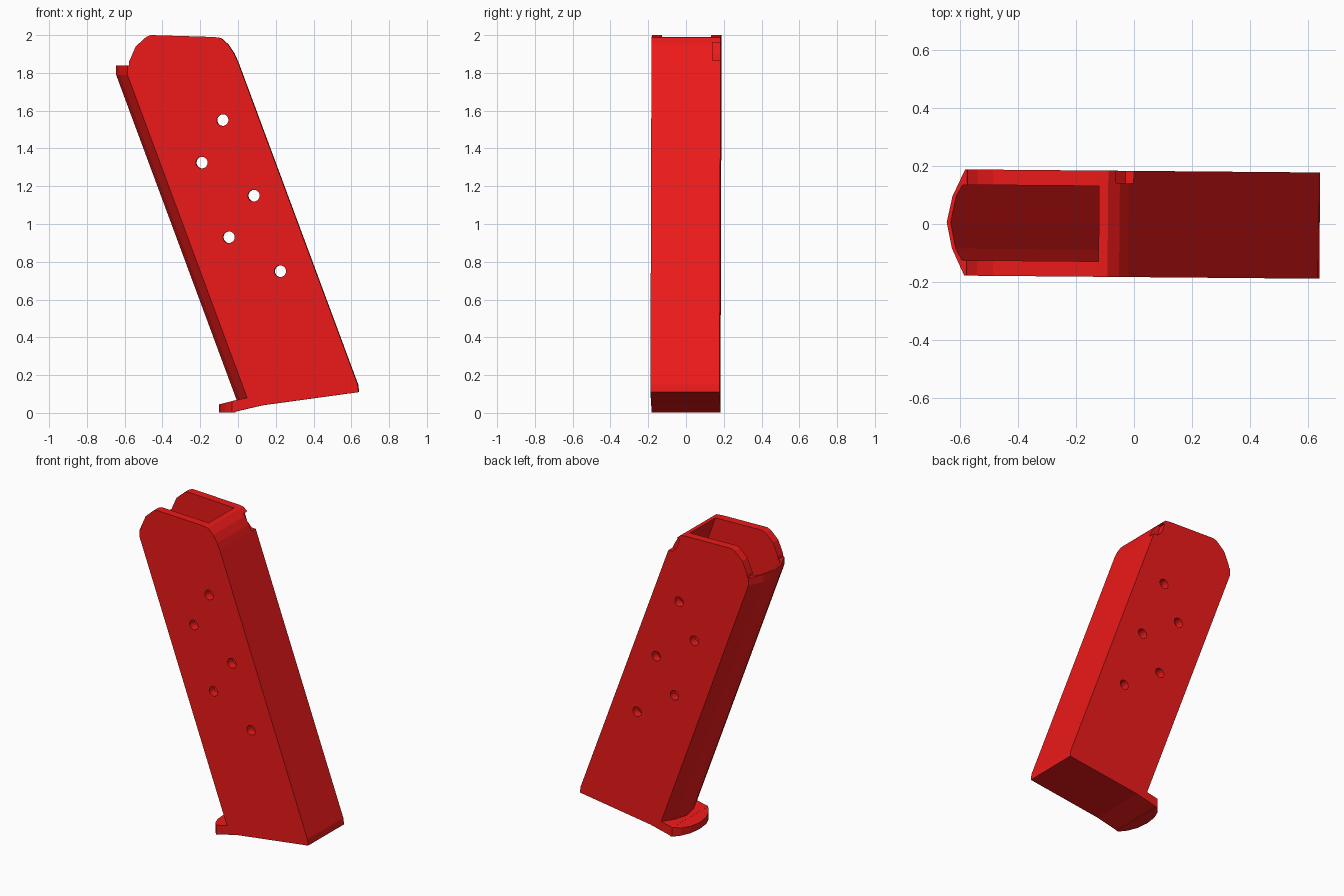
import bpy, bmesh, math
from mathutils import Matrix

if "Cube" in bpy.data.objects:
    bpy.data.objects.remove(bpy.data.objects["Cube"])

W = 0.183        # half width
SHEAR = -0.3706  # lean of the body in x per unit z

red = bpy.data.materials.new("red")
red.diffuse_color = (0.85, 0.01, 0.01, 1)
red.use_nodes = True
red.node_tree.nodes["Principled BSDF"].inputs["Base Color"].default_value = red.diffuse_color


def loft(name, rings):
    """Closed solid through rings of 3D points."""
    bm = bmesh.new()
    vs = [[bm.verts.new(p) for p in r] for r in rings]
    n = len(vs[0])
    for a, b in zip(vs, vs[1:]):
        for i in range(n):
            j = (i + 1) % n
            bm.faces.new((a[i], a[j], b[j], b[i]))
    bm.faces.new(vs[0][::-1])
    bm.faces.new(vs[-1])
    bmesh.ops.recalc_face_normals(bm, faces=bm.faces)
    me = bpy.data.meshes.new(name)
    bm.to_mesh(me)
    bm.free()
    ob = bpy.data.objects.new(name, me)
    bpy.context.collection.objects.link(ob)
    me.materials.append(red)
    return ob


def slab(name, prof, y0, y1):
    return loft(name, [[(x, y, z) for x, z in prof] for y in (y0, y1)])


def mirrored(half):
    """Full plan outline from its +y half."""
    return half + [(x, -y) for x, y in reversed(half) if y > 0]


def combine(ob, other, op):
    m = ob.modifiers.new(op, 'BOOLEAN')
    m.operation, m.object, m.solver = op, other, 'EXACT'
    bpy.context.view_layer.objects.active = ob
    bpy.ops.object.modifier_apply(modifier=m.name)
    bpy.data.objects.remove(other)


# leaning body from its side outline
body = slab("body", [
    (-0.03, 0.003), (0.13, 0.04), (0.64, 0.11), (0.635, 0.15), (0.62, 0.19),
    (0.0, 1.86), (-0.02, 1.905), (-0.05, 1.95), (-0.09, 1.985), (-0.13, 1.99),
    (-0.46, 2.0), (-0.485, 1.99), (-0.54, 1.94), (-0.575, 1.86), (-0.58, 1.78),
    (0.05, 0.08), (-0.03, 0.063)], -W, W)

# rounded front wall
nose_plan = mirrored([(0.12, W), (0.08, W), (0.037, 0.09), (0.018, 0.0)])
nose = loft("nose", [[(x + SHEAR * s, y, z) for x, y in nose_plan]
                     for z, s in ((0.05, 0.05), (1.79, 1.79), (1.84, 1.79))])
combine(body, nose, 'UNION')

# rounded toe of the base
toe_plan = mirrored([(-0.015, W), (-0.03, W), (-0.065, 0.14), (-0.09, 0.08), (-0.1, 0.0)])
toe = loft("toe", [[(x, y, 0.003) for x, y in toe_plan],
                   [(x, y, 0.045 + (x + 0.1) * 0.25) for x, y in toe_plan]])
combine(body, toe, 'UNION')

# hollow inside, open at the top
hollow_plan = mirrored([(0.616, 0.13), (0.09, 0.13), (0.068, 0.09), (0.05, 0.0)])
hollow = loft("hollow", [[(x + SHEAR * z, y, z) for x, y in hollow_plan]
                         for z in (0.14, 2.1)])
combine(body, hollow, 'DIFFERENCE')

# notch in the rear upper corner of one side
notch = slab("notch", [(-0.085, 1.96), (-0.065, 1.9), (-0.03, 1.865),
                       (0.06, 1.865), (0.06, 1.97)], 0.14, 0.25)
combine(body, notch, 'DIFFERENCE')

# round holes through both sides
for cx, cz in [(-0.08, 1.55), (-0.19, 1.325), (0.085, 1.15), (-0.047, 0.93), (0.225, 0.75)]:
    ring = [(cx + 0.031 * math.cos(a * math.tau / 20), cz + 0.031 * math.sin(a * math.tau / 20))
            for a in range(20)]
    combine(body, slab("hole", ring, -0.4, 0.4), 'DIFFERENCE')

# slight turn of the whole part
body.data.transform(Matrix.Rotation(math.radians(-0.5), 4, 'Z'))
body.name = "hollow_slanted_case"
